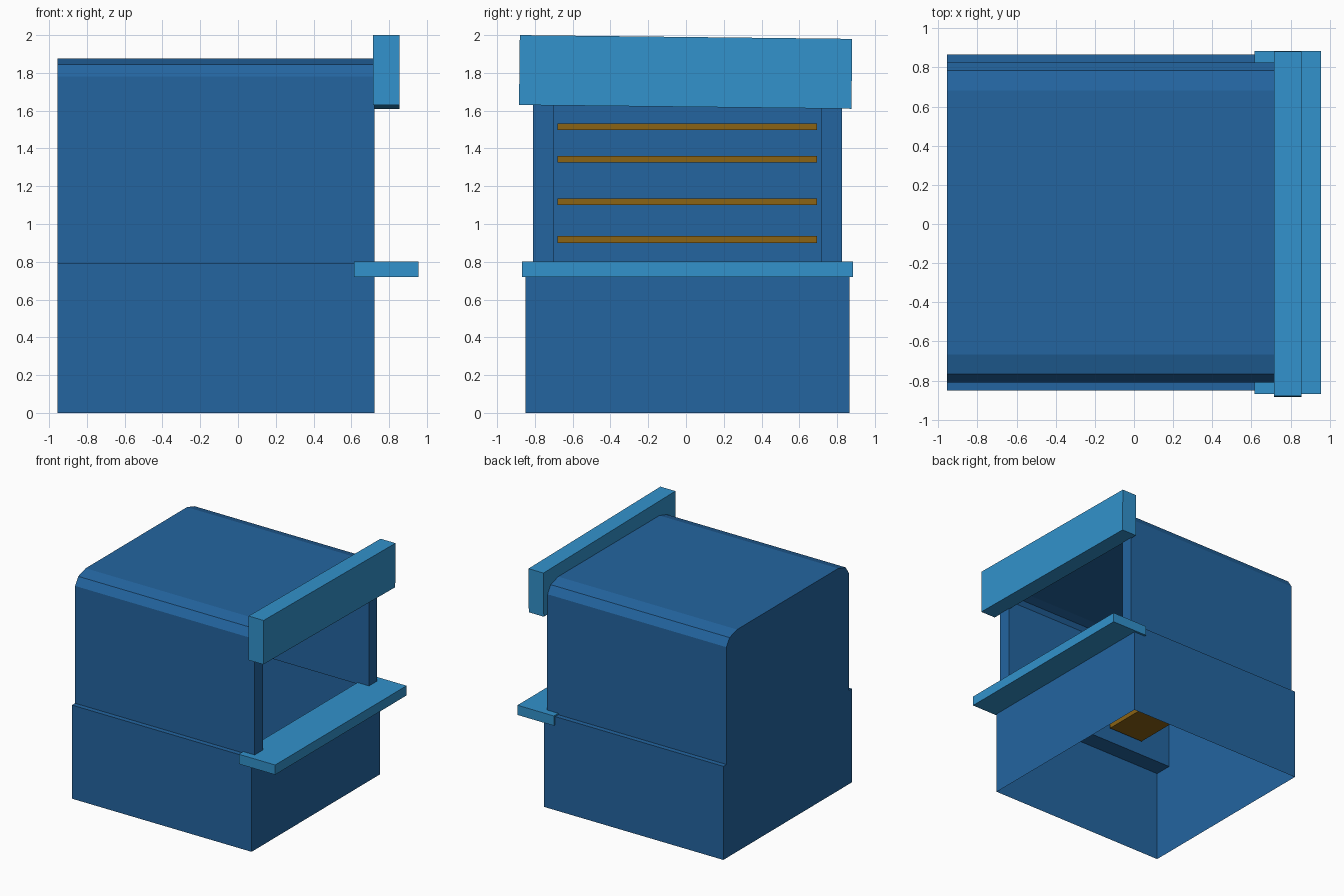
import bpy, bmesh, math
from mathutils import Matrix

if "Cube" in bpy.data.objects:
    bpy.data.objects.remove(bpy.data.objects["Cube"])


def material(name, rgb):
    m = bpy.data.materials.new(name)
    m.diffuse_color = (*rgb, 1.0)
    m.use_nodes = True
    m.node_tree.nodes["Principled BSDF"].inputs["Base Color"].default_value = m.diffuse_color
    return m


BODY = material("deep blue", (0.017, 0.130, 0.352))
TRIM = material("bright blue", (0.032, 0.287, 0.604))
WOOD = material("brown", (0.258, 0.125, 0.007))


def finish(name, bm, mat):
    me = bpy.data.meshes.new(name)
    bm.to_mesh(me)
    bm.free()
    me.materials.append(mat)
    ob = bpy.data.objects.new(name, me)
    bpy.context.collection.objects.link(ob)
    return ob


def box(name, x, y, z, mat, tilt=0.0):
    """Box from three (min, max) ranges, optionally tilted about x."""
    bm = bmesh.new()
    bmesh.ops.create_cube(bm, size=1.0)
    size = [r[1] - r[0] for r in (x, y, z)]
    mid = [(r[0] + r[1]) / 2 for r in (x, y, z)]
    bm.transform(Matrix.Translation(mid) @ Matrix.Rotation(tilt, 4, 'X')
                 @ Matrix.Diagonal((*size, 1.0)))
    return finish(name, bm, mat)


BACK, FRONT = -0.955, 0.722
JOINT = 0.79

# Lower cabinet: thin walls, open underneath, with a narrow rim on top
bm = bmesh.new()


def rectangle(y0, y1, z):
    return [bm.verts.new(p) for p in ((BACK, y0, z), (FRONT, y0, z),
                                      (FRONT, y1, z), (BACK, y1, z))]


bottom = rectangle(-0.85, 0.866, 0)
top = rectangle(-0.85, 0.866, JOINT)
inner = rectangle(-0.70, 0.716, JOINT)
for i in range(4):
    j = (i + 1) % 4
    bm.faces.new((bottom[i], bottom[j], top[j], top[i]))
for i in (0, 2):
    j = (i + 1) % 4
    bm.faces.new((top[i], top[j], inner[j], inner[i]))
finish("lower_cabinet", bm, BODY)

# Upper hood: thick arch with bevelled shoulders, swept from back to front
MID = 0.008
half_outer = [(0.817, JOINT), (0.817, 1.78), (0.775, 1.845), (0.675, 1.875)]
half_inner = [(0.708, JOINT), (0.708, 1.70), (0.68, 1.735), (0.60, 1.75)]


def arch(half):
    return ([(MID - y, z) for y, z in half]
            + [(MID + y, z) for y, z in reversed(half)])


bm = bmesh.new()
loops = [[bm.verts.new((x, y, z)) for y, z in arch(h)]
         for h in (half_outer, half_inner) for x in (BACK, FRONT)]
out_b, out_f, in_b, in_f = loops
n = len(out_b)
for i in range(n - 1):
    bm.faces.new((out_b[i], out_f[i], out_f[i + 1], out_b[i + 1]))
    bm.faces.new((in_b[i], in_b[i + 1], in_f[i + 1], in_f[i]))
    bm.faces.new((out_f[i], in_f[i], in_f[i + 1], out_f[i + 1]))
for i in (0, n - 1):
    bm.faces.new((out_b[i], out_f[i], in_f[i], in_b[i]))
bm.faces.new(out_b)          # back wall
bmesh.ops.recalc_face_normals(bm, faces=bm.faces)
finish("upper_hood", bm, BODY)

# Counter ledge and slightly crooked header board
box("counter_ledge", (0.615, 0.955), (-0.868, 0.884), (0.72, 0.802), TRIM)
box("header_board", (0.715, 0.855), (-0.882, 0.878), (1.62, 1.99), TRIM,
    tilt=-math.atan2(0.02, 1.765))

# Shelves inside
for k, z in enumerate((0.918, 1.118, 1.343, 1.515)):
    box(f"shelf_{k + 1}", (-0.65, -0.32), (-0.68, 0.693),
        (z - 0.018, z + 0.018), WOOD)
